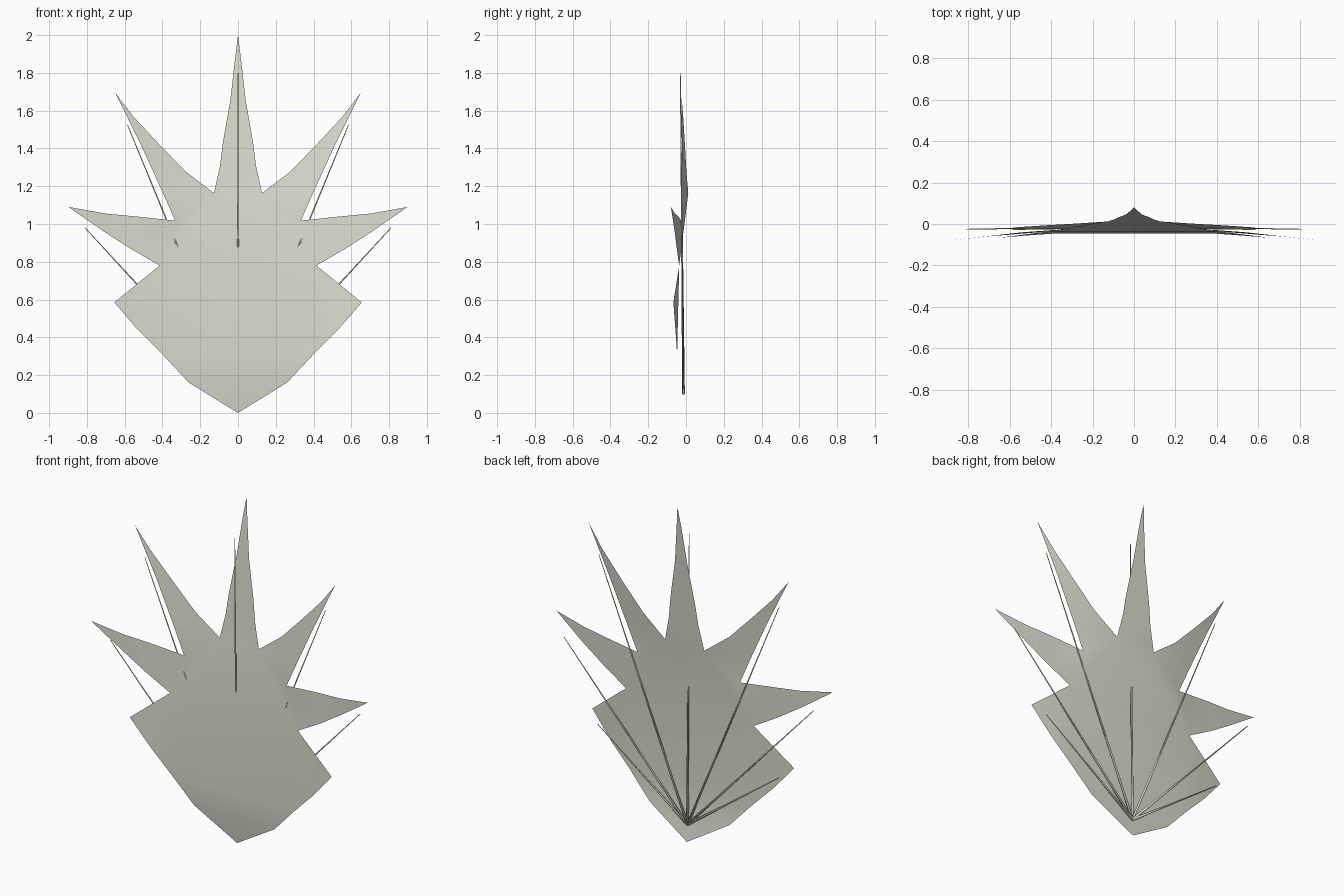
import bpy, bmesh
from mathutils import Vector

if "Cube" in bpy.data.objects:
    bpy.data.objects.remove(bpy.data.objects["Cube"])

# Right half of the leaf outline (x, y, z), from base to top tip
HALF = [
    (0.26, -0.033, 0.16), (0.40, -0.047, 0.31), (0.53, -0.056, 0.44),
    (0.655, -0.067, 0.585), (0.415, -0.036, 0.78), (0.57, -0.049, 0.87),
    (0.71, -0.06, 0.96), (0.897, -0.08, 1.09), (0.70, -0.058, 1.055),
    (0.54, -0.04, 1.04), (0.333, -0.025, 1.018), (0.40, -0.023, 1.17),
    (0.51, -0.022, 1.41), (0.65, -0.025, 1.695), (0.555, -0.015, 1.57),
    (0.42, -0.006, 1.425), (0.28, 0.002, 1.28), (0.127, 0.012, 1.163),
    (0.095, 0.022, 1.31), (0.08, 0.03, 1.43), (0.04, 0.045, 1.66),
    (0.015, 0.065, 1.88),
]
BASE, TOP = (0, -0.008, 0), (0, 0.08, 2.0)

leaf_mat = bpy.data.materials.new("dull_leaf")
leaf_mat.diffuse_color = (0.70, 0.72, 0.61, 1)
leaf_mat.use_nodes = True
leaf_mat.node_tree.nodes["Principled BSDF"].inputs["Base Color"].default_value = leaf_mat.diffuse_color


def add_object(name, bm):
    mesh = bpy.data.meshes.new(name)
    bm.to_mesh(mesh)
    bm.free()
    mesh.materials.append(leaf_mat)
    obj = bpy.data.objects.new(name, mesh)
    bpy.context.collection.objects.link(obj)
    for p in mesh.polygons:
        p.use_smooth = True
    return obj


# Leaf blade: mirrored outline filled flat, then bent to its depth profile
bm = bmesh.new()
outline = [BASE] + HALF + [TOP] + [(-x, y, z) for x, y, z in reversed(HALF)]
verts = [bm.verts.new((x, 0, z)) for x, y, z in outline]
face = bm.faces.new(verts)
bm.normal_update()
bmesh.ops.triangulate(bm, faces=[face], ngon_method='BEAUTY')
for v, p in zip(verts, outline):
    v.co.y = p[1]
bm.normal_update()
add_object("leaf_blade", bm)

# Veins: thin tapered rods fanning out from the stem point
START = Vector((0, -0.013, 0.10))
TIPS = [(0, -0.03, 1.80)]
for x, y, z in ((0.585, -0.027, 1.525), (0.81, -0.025, 0.98), (0.59, -0.022, 0.53)):
    TIPS += [(x, y, z), (-x, y, z)]
for i, tip in enumerate(TIPS):
    axis = Vector(tip) - START
    bm = bmesh.new()
    bmesh.ops.create_cone(bm, cap_ends=True, segments=6, radius1=0.007,
                          radius2=0.002, depth=axis.length)
    vein = add_object(f"vein_{i + 1}", bm)
    vein.location = START + axis / 2
    vein.rotation_euler = axis.to_track_quat('Z', 'Y').to_euler()
